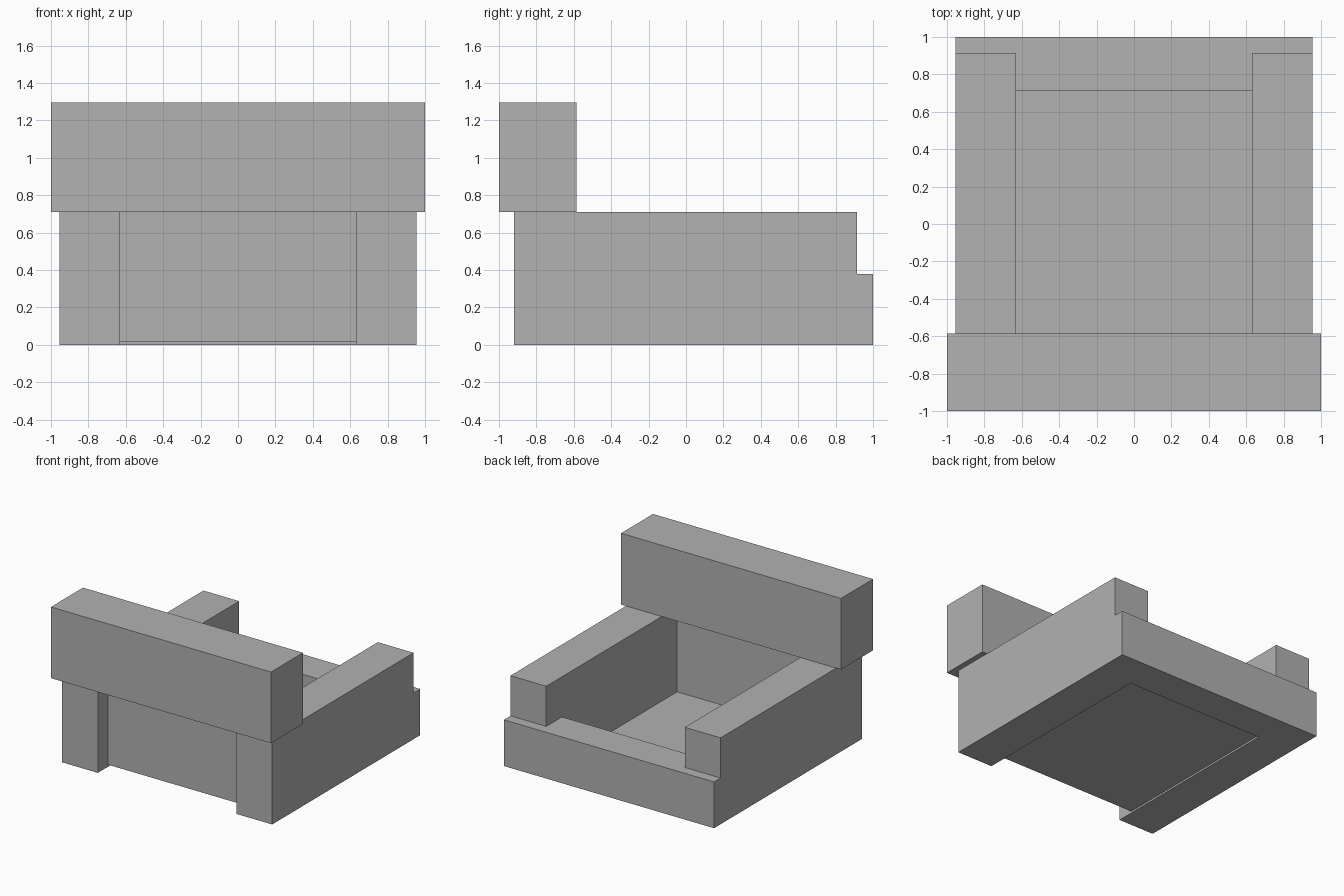
import bpy, bmesh

if "Cube" in bpy.data.objects:
    bpy.data.objects.remove(bpy.data.objects["Cube"])

grey = bpy.data.materials.new("plain grey")
grey.diffuse_color = (0.445, 0.445, 0.445, 1)
grey.use_nodes = True
grey.node_tree.nodes["Principled BSDF"].inputs["Base Color"].default_value = grey.diffuse_color


def make_object(name, bm):
    mesh = bpy.data.meshes.new(name)
    bm.to_mesh(mesh)
    bm.free()
    mesh.materials.append(grey)
    obj = bpy.data.objects.new(name, mesh)
    bpy.context.collection.objects.link(obj)
    return obj


def box(name, lo, hi):
    bm = bmesh.new()
    bmesh.ops.create_cube(bm, size=1)
    for v in bm.verts:
        v.co = [(a + b) / 2 + c * (b - a) for a, b, c in zip(lo, hi, v.co)]
    return make_object(name, bm)


def merge(target, other):
    mod = target.modifiers.new("merge", 'BOOLEAN')
    mod.operation = 'UNION'
    mod.solver = 'EXACT'
    mod.object = other
    bpy.context.view_layer.objects.active = target
    bpy.ops.object.modifier_apply(modifier=mod.name)
    bpy.data.objects.remove(other)


# Arms joined to the low rail as one U-shaped frame
frame = box("arm_and_rail_frame", (-0.955, 0.71, 0), (0.955, 1.0, 0.38))
for side in (-1, 1):
    x = sorted((side * 0.63, side * 0.955))
    merge(frame, box("arm", (x[0], -0.92, 0), (x[1], 0.915, 0.71)))

# Wide backrest block lying across the arms
box("backrest", (-1, -1, 0.71), (1, -0.585, 1.295))

# Thin sheet folded into the seat floor and the back panel
bm = bmesh.new()
profile = [(0.71, 0.015), (-0.785, 0.015), (-0.785, 0.71)]
rows = [[bm.verts.new((x, y, z)) for x in (-0.63, 0.63)] for y, z in profile]
for a, b in zip(rows, rows[1:]):
    bm.faces.new((a[0], b[0], b[1], a[1]))
bmesh.ops.reverse_faces(bm, faces=bm.faces[:])
make_object("seat_floor_and_back_panel", bm)
